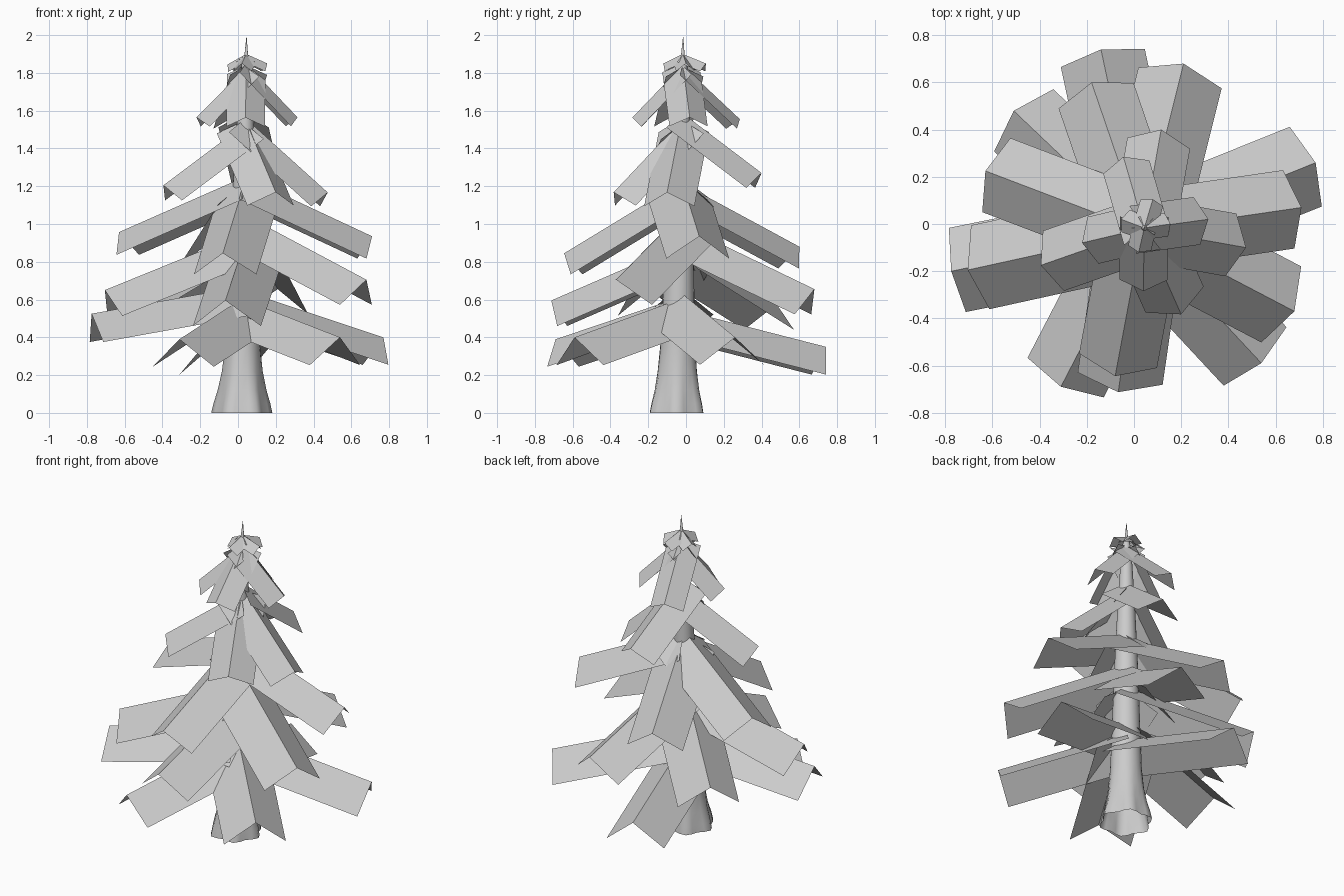
import bpy, math
from mathutils import Vector

if "Cube" in bpy.data.objects:
    bpy.data.objects.remove(bpy.data.objects["Cube"])


def make(name, verts, faces):
    me = bpy.data.meshes.new(name)
    me.from_pydata(verts, [], faces)
    me.update()
    ob = bpy.data.objects.new(name, me)
    bpy.context.collection.objects.link(ob)
    return ob


def axis(z):
    # slightly leaning trunk centre line
    t = z / 2
    return Vector((0.02 + 0.025 * t, -0.05 + 0.035 * t, z))


# Trunk: tapered rings with a lobed, flared foot and a needle tip
SIDES = 24
profile = [(0, .147, .10), (.05, .138, .09), (.12, .122, .06), (.22, .106, .02),
           (.35, .093, 0), (.6, .084, 0), (1.0, .071, 0), (1.4, .053, 0),
           (1.7, .036, 0), (1.84, .024, 0), (1.9, .009, 0), (1.99, .001, 0)]
verts, faces = [], []
for z, r, lobe in profile:
    for i in range(SIDES):
        a = 2 * math.pi * i / SIDES
        rr = r * (1 + lobe * math.cos(6 * a))
        verts.append(axis(z) + Vector((rr * math.cos(a), rr * math.sin(a), 0)))
for k in range(len(profile) - 1):
    for i in range(SIDES):
        j = (i + 1) % SIDES
        b = k * SIDES
        faces.append((b + i, b + j, b + SIDES + j, b + SIDES + i))
faces.append(tuple(range(len(verts) - SIDES, len(verts))))
trunk = make("trunk", verts, faces)
for p in trunk.data.polygons:
    p.use_smooth = True


# Branch tiers: half width, drop, then (ridge end x, y, z, ridge height at trunk)
tiers = [
    ("bottom_branches", .182, .152, [
        (.54, -.59, .40, .60), (.77, .26, .40, .647), (-.14, .74, .35, .55),
        (-.775, -.20, .525, .67), (-.31, -.69, .39, .61)]),
    ("low_branches", .182, .147, [
        (-.705, -.195, .65, .95), (-.067, -.713, .595, .89), (.68, -.37, .705, 1.05),
        (.21, .68, .655, 1.0), (-.51, .48, .575, .90)]),
    ("middle_branches", .168, .130, [
        (-.63, .225, .957, 1.25), (.71, .07, .935, 1.25), (-.08, -.645, .845, 1.22),
        (-.18, .60, .88, 1.22)]),
    ("high_branches", .135, .098, [
        (-.395, -.175, 1.205, 1.53), (.20, -.383, 1.168, 1.55), (.475, -.10, 1.167, 1.56),
        (.115, .40, 1.27, 1.59)]),
    ("upper_branches", .102, .068, [
        (-.22, -.08, 1.565, 1.83), (.315, .02, 1.565, 1.85), (.04, -.285, 1.563, 1.84),
        (-.045, .285, 1.555, 1.84)]),
    ("crown_branches", .05, .045, [
        (.155, 0, 1.85, 1.90), (-.055, .02, 1.845, 1.90), (.02, -.12, 1.85, 1.90),
        (.08, .105, 1.85, 1.90)]),
]

# Each branch is a roof-shaped card: two flat faces meeting at a sloping ridge
for name, half, drop, branches in tiers:
    verts, faces = [], []
    for x, y, z, z_in in branches:
        outer, inner = Vector((x, y, z)), axis(z_in)
        d = (outer - inner).normalized()
        side = Vector((-d.y, d.x, 0)).normalized()
        up = d.cross(side)
        b = len(verts)
        for p in (inner, outer):
            verts += [p + side * half - up * drop, p, p - side * half - up * drop]
        faces += [(b, b + 1, b + 4, b + 3), (b + 1, b + 2, b + 5, b + 4)]
    make(name, verts, faces)
